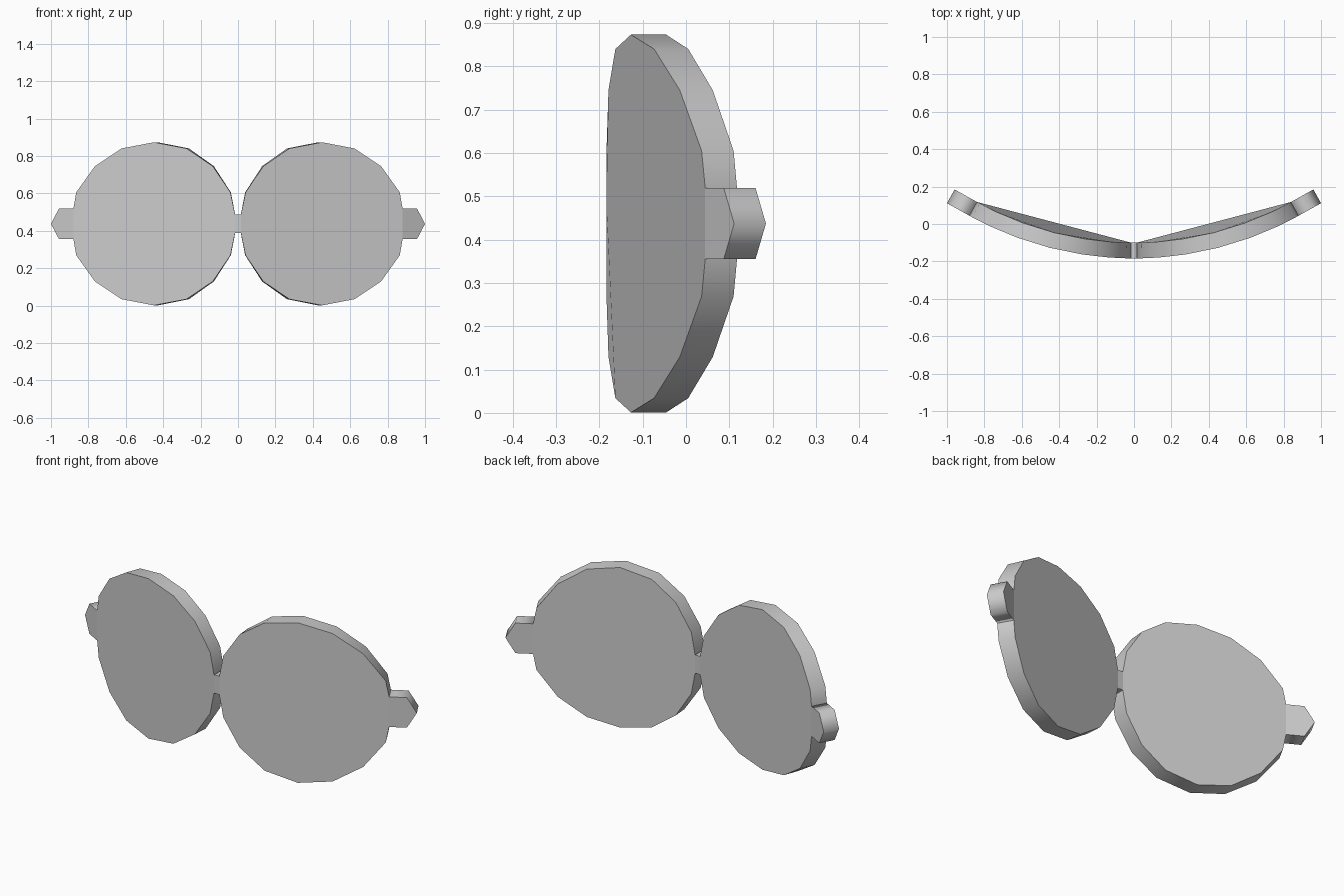
import bpy, bmesh
from math import sqrt
from mathutils import Vector

cube = bpy.data.objects.get("Cube")
if cube:
    bpy.data.objects.remove(cube, do_unlink=True)

grey = bpy.data.materials.new("plain grey")
grey.use_nodes = True
grey.diffuse_color = (0.6, 0.6, 0.6, 1)
grey.node_tree.nodes["Principled BSDF"].inputs["Base Color"].default_value = (0.6, 0.6, 0.6, 1)

RADIUS, THICK, CENTRE_Y, MID_Z = 1.81, 0.084, 1.626, 0.437
LENS_END = 0.88


def wrap(x, z, depth):
    """Point on the curved front, which runs on straight beyond the lens end."""
    t = max(-LENS_END, min(LENS_END, x))
    drop = sqrt(RADIUS ** 2 - t ** 2)
    inward = Vector((-t, drop, 0)) / RADIUS
    return Vector((x, CENTRE_Y - drop + (x - t) * t / drop, z)) + inward * depth


def curved_plate(name, outline, side=1, starts=(0, 0)):
    """Plate with a wrapped outline, thickened inwards, smooth along its rim.

    starts gives the first corner of the forward and of the reversed cap,
    which settles where the bent caps fold.
    """
    bm = bmesh.new()
    n = len(outline)
    rings = [[bm.verts.new(wrap(x * side, z, depth)) for x, z in outline]
             for depth in (0, THICK)]
    front, back = rings
    for ring, turn in ((front, side), (back, -side)):
        first = starts[0] if turn > 0 else starts[1]
        bm.faces.new([ring[(first + turn * k) % n] for k in range(n)])
    for i in range(n):
        j = (i + 1) % n
        wall = bm.faces.new((front[i], back[i], back[j], front[j])[::side])
        wall.smooth = True
        for ring in rings:
            bm.edges.get((ring[i], ring[j])).smooth = False
    mesh = bpy.data.meshes.new(name)
    bm.to_mesh(mesh)
    bm.free()
    mesh.materials.append(grey)
    obj = bpy.data.objects.new(name, mesh)
    bpy.context.collection.objects.link(obj)


def with_lower_half(upper):
    """Complete an outline given from its outer side over the top to its inner side."""
    return upper + [(x, 2 * MID_Z - z) for x, z in reversed(upper) if z > MID_Z]


lens = with_lower_half([(LENS_END, 0.519), (0.865, 0.605), (0.765, 0.745), (0.622, 0.84),
                        (0.45, 0.873), (0.275, 0.84), (0.135, 0.745), (0.04, 0.605),
                        (0.016, 0.487)])
tab = with_lower_half([(1.0, MID_Z), (0.957, 0.519), (LENS_END, 0.519)])

# Many-sided lens plate and pointed outer tab on each side
for label, side in (("left", 1), ("right", -1)):
    curved_plate(label + "_lens", lens, side, starts=(15, 11))
    curved_plate(label + "_tab", tab, side)

# Narrow bridge between the lenses
curved_plate("bridge", with_lower_half([(0.016, 0.487), (-0.016, 0.487)]))
